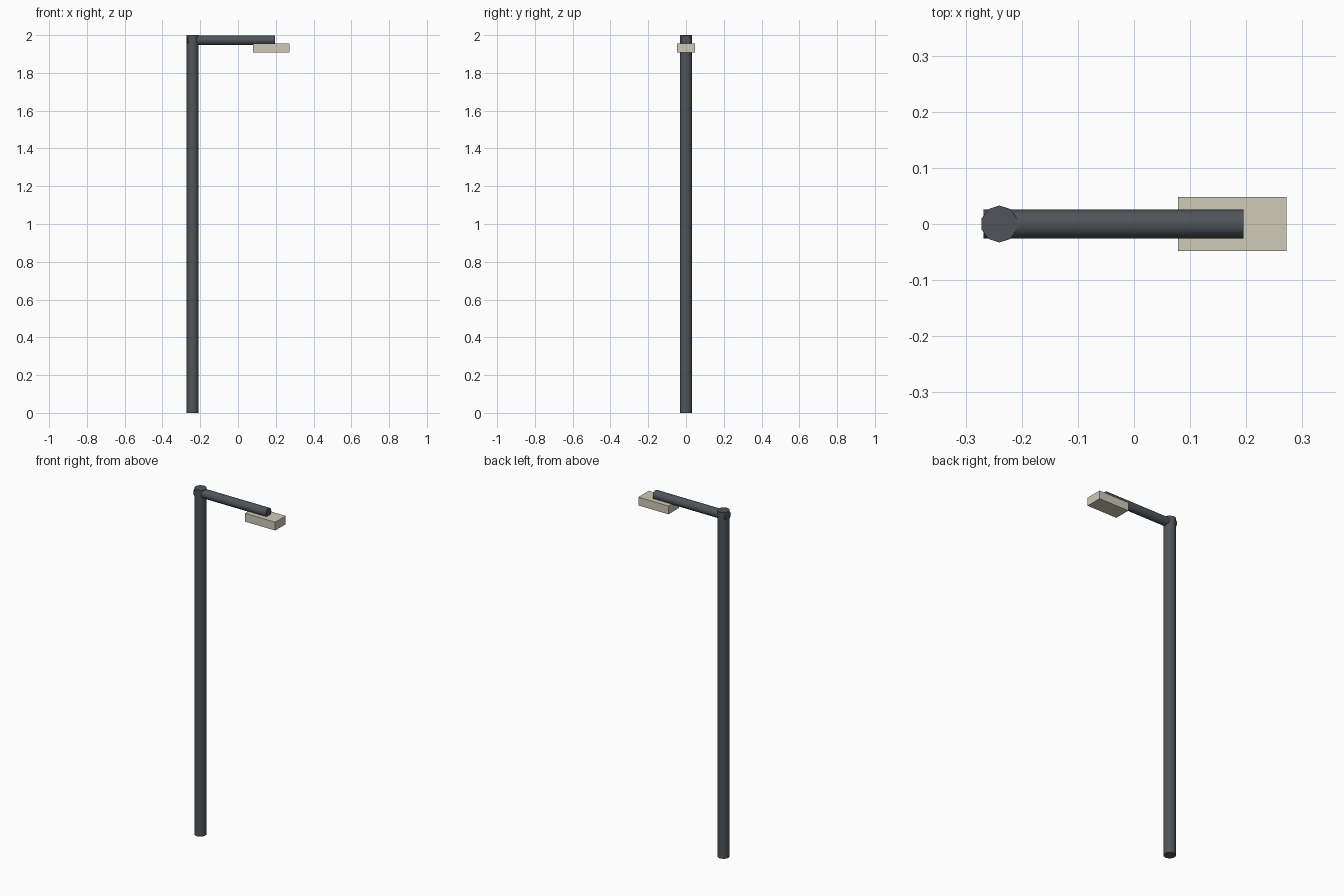
import bpy
from math import pi

if "Cube" in bpy.data.objects:
    bpy.data.objects.remove(bpy.data.objects["Cube"])


def material(name, rgb):
    m = bpy.data.materials.new(name)
    m.diffuse_color = (*rgb, 1)
    m.use_nodes = True
    m.node_tree.nodes["Principled BSDF"].inputs["Base Color"].default_value = m.diffuse_color
    return m


metal = material("dark_metal", (0.08, 0.09, 0.1))
cream = material("cream", (0.62, 0.59, 0.48))


def tube(name, radius, length, loc, rot=(0, 0, 0)):
    bpy.ops.mesh.primitive_cylinder_add(vertices=10, radius=radius, depth=length,
                                        location=loc, rotation=rot)
    ob = bpy.context.object
    ob.name = name
    ob.data.materials.append(metal)
    bpy.ops.object.shade_smooth_by_angle(angle=pi / 4)
    return ob


# Upright post and the horizontal arm at its top
tube("post", 0.033, 2.0, (-0.24, 0, 1.0))
tube("arm", 0.026, 0.463, (-0.0365, 0, 1.973), (0, pi / 2, 0))

# Lamp housing under the arm tip
bpy.ops.mesh.primitive_cube_add(size=1, location=(0.175, 0, 1.932))
lamp = bpy.context.object
lamp.name = "lamp_head"
lamp.scale = (0.193, 0.096, 0.048)
lamp.data.materials.append(cream)
